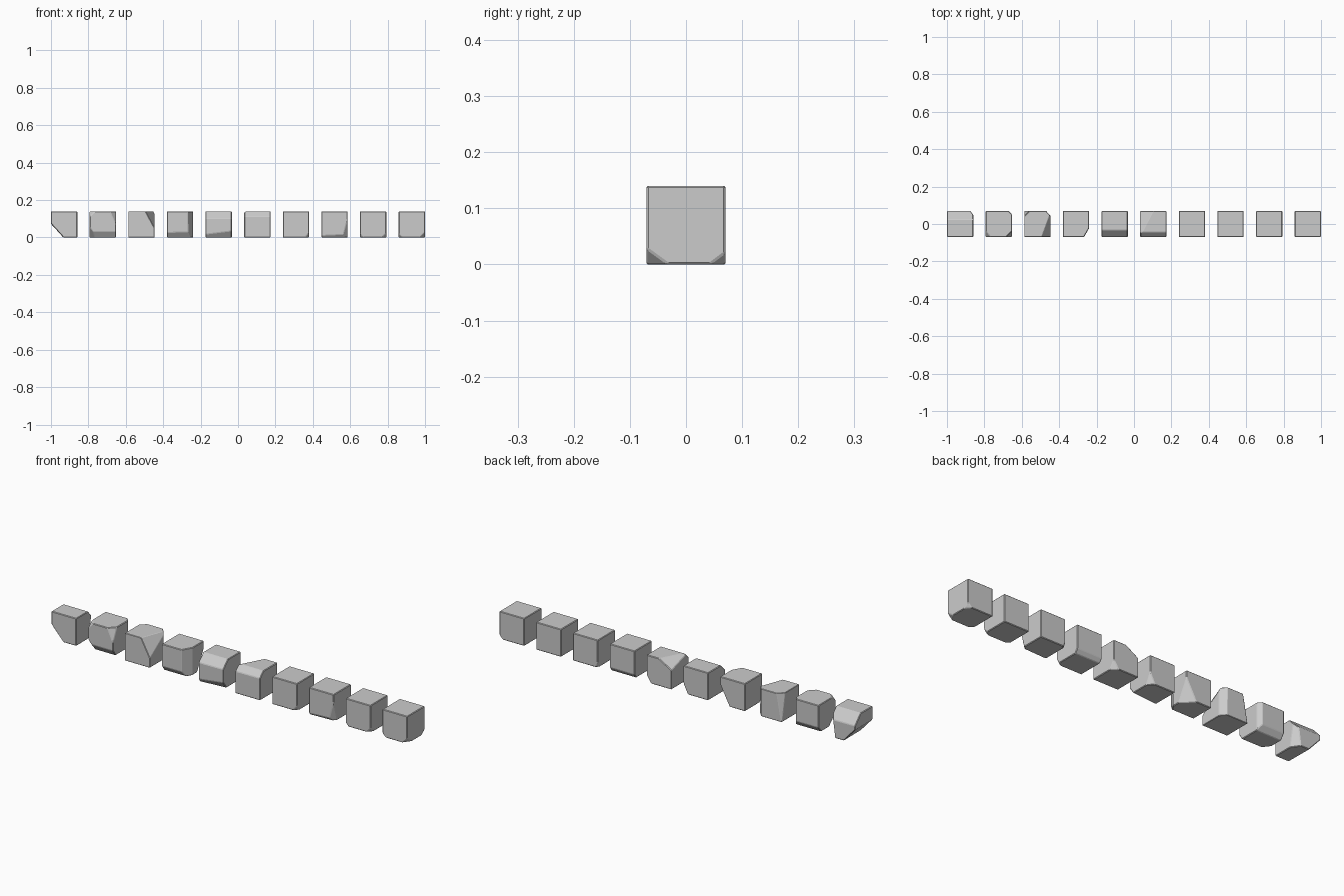
import bpy, bmesh
from mathutils import Vector

if "Cube" in bpy.data.objects:
    bpy.data.objects.remove(bpy.data.objects["Cube"], do_unlink=True)

HALF = 0.07      # half the width of one stone
STEP = 0.2065    # distance between stone centres
FAR = 99         # a chip this long runs straight along an edge

stone = bpy.data.materials.new("stone_grey")
stone.use_nodes = True
stone.diffuse_color = (0.6, 0.6, 0.6, 1)
stone.node_tree.nodes["Principled BSDF"].inputs["Base Color"].default_value = (0.6, 0.6, 0.6, 1)


def chip(bm, corner, cut):
    """Slice off a corner; cut gives the length lost along each edge."""
    signs = [1 if c == "+" else -1 for c in corner]
    normal = Vector([s / c for s, c in zip(signs, cut)])
    point = Vector(signs) - Vector((0, 0, 1)) * signs[2] * cut[2]
    if cut[2] == FAR:
        point = Vector(signs) - Vector((1, 0, 0)) * signs[0] * cut[0]
    res = bmesh.ops.bisect_plane(bm, geom=bm.verts[:] + bm.edges[:] + bm.faces[:],
                                 plane_co=point, plane_no=normal, clear_outer=True)
    rim = [e for e in res["geom_cut"] if isinstance(e, bmesh.types.BMEdge)]
    if rim:
        bmesh.ops.contextual_create(bm, geom=rim)


def make_stone(name, x, chips):
    bm = bmesh.new()
    bmesh.ops.create_cube(bm, size=2)
    for corner, cut in chips:
        chip(bm, corner, cut)
    bmesh.ops.remove_doubles(bm, verts=bm.verts, dist=0.01)
    bmesh.ops.recalc_face_normals(bm, faces=bm.faces)
    bmesh.ops.scale(bm, vec=(HALF,) * 3, verts=bm.verts)
    mesh = bpy.data.meshes.new(name)
    bm.to_mesh(mesh)
    bm.free()
    mesh.materials.append(stone)
    ob = bpy.data.objects.new(name, mesh)
    ob.location = (x, 0, HALF)
    bpy.context.collection.objects.link(ob)
    # worn edges
    bevel = ob.modifiers.new("worn_edges", "BEVEL")
    bevel.width = 0.003
    bevel.segments = 1
    bevel.limit_method = "ANGLE"


# Chips of each stone, from -x to +x
STONES = [
    [("---", (.95, FAR, 1.05)), ("+++", (FAR, .65, .7)), ("++-", (.4, .6, 3))],
    [("---", (FAR, .3, .45)), ("+-+", (.45, .45, 1)), ("-+-", (FAR, .3, .4)),
     ("--+", (.4, .5, .4)), ("+++", (.25, .25, FAR)), ("---", (.6, .8, .8))],
    [("+-+", (.7, 1.9, 1.3)), ("-++", (.4, .4, 2.2)), ("+++", (.35, .4, FAR))],
    [("+--", (FAR, .3, .4)), ("+-+", (.4, .7, FAR)), ("++-", (.8, .8, 1.5))],
    [("--+", (FAR, .55, .55)), ("+--", (4, .35, .5)), ("++-", (.4, .4, .8))],
    [("--+", (FAR, .4, .4)), ("-++", (1, 1.9, .6)), ("++-", (.4, .4, .6))],
    [("++-", (FAR, .2, .3)), ("+--", (.3, .3, .4))],
    [("+--", (.4, .4, 1.5)), ("+--", (5, .2, .25)), ("-+-", (.2, .2, .4))],
    [("+--", (.35, .35, .35)), ("---", (.25, .25, .3))],
    [("+--", (.4, .55, .4)), ("++-", (.3, .4, .3)), ("---", (.3, .3, .3))],
]

for i, chips in enumerate(STONES):
    make_stone(f"stone_block_{i + 1}", (i - (len(STONES) - 1) / 2) * STEP, chips)
